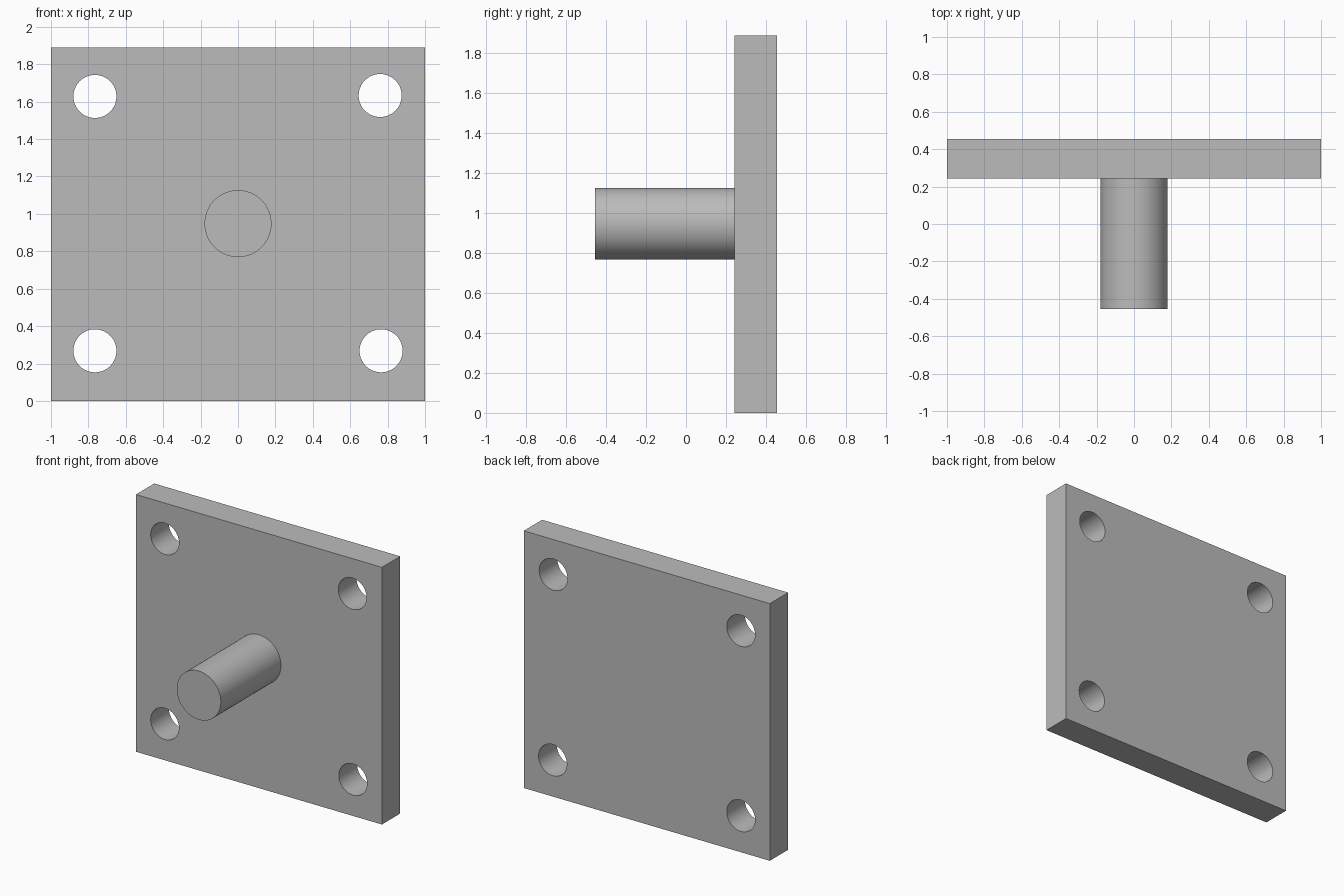
import bpy
import math

default = bpy.data.objects.get("Cube")
if default:
    bpy.data.objects.remove(default, do_unlink=True)

# Single flat grey
grey = bpy.data.materials.new("plain grey")
grey.use_nodes = True
color = (0.5, 0.5, 0.5, 1.0)
grey.diffuse_color = color
grey.node_tree.nodes["Principled BSDF"].inputs["Base Color"].default_value = color

HEIGHT = 1.89
FRONT, PLATE_FRONT, BACK = -0.455, 0.243, 0.455


def cylinder(name, x, z, radius, y0, y1):
    """Cylinder running along y from y0 to y1."""
    bpy.ops.mesh.primitive_cylinder_add(
        vertices=64, radius=radius, depth=y1 - y0,
        location=(x, (y0 + y1) / 2, z), rotation=(math.pi / 2, 0, 0))
    obj = bpy.context.object
    obj.name = name
    obj.data.materials.append(grey)
    return obj


def smooth(obj):
    bpy.ops.object.select_all(action="DESELECT")
    obj.select_set(True)
    bpy.context.view_layer.objects.active = obj
    bpy.ops.object.shade_smooth_by_angle(angle=math.radians(30))


# Mounting plate
bpy.ops.mesh.primitive_cube_add(
    size=1, location=(0, (PLATE_FRONT + BACK) / 2, HEIGHT / 2))
plate = bpy.context.object
plate.name = "mounting_plate"
plate.scale = (2, BACK - PLATE_FRONT, HEIGHT)
bpy.ops.object.transform_apply(location=False, rotation=False, scale=True)
plate.data.materials.append(grey)

# Corner bolt holes
holes = [(-0.765, 0.268), (0.765, 0.268), (-0.765, 1.628), (0.76, 1.633)]
for i, (x, z) in enumerate(holes):
    cutter = cylinder(f"hole_cutter_{i + 1}", x, z, 0.115,
                      PLATE_FRONT - 0.1, BACK + 0.1)
    cut = plate.modifiers.new(f"bolt_hole_{i + 1}", "BOOLEAN")
    cut.operation = "DIFFERENCE"
    cut.solver = "EXACT"
    cut.object = cutter
    bpy.context.view_layer.objects.active = plate
    bpy.ops.object.modifier_apply(modifier=cut.name)
    bpy.data.objects.remove(cutter, do_unlink=True)
smooth(plate)

# Central pin, seated on the plate's front face
pin = cylinder("center_pin", 0, 0.948, 0.179, FRONT, PLATE_FRONT)
smooth(pin)
